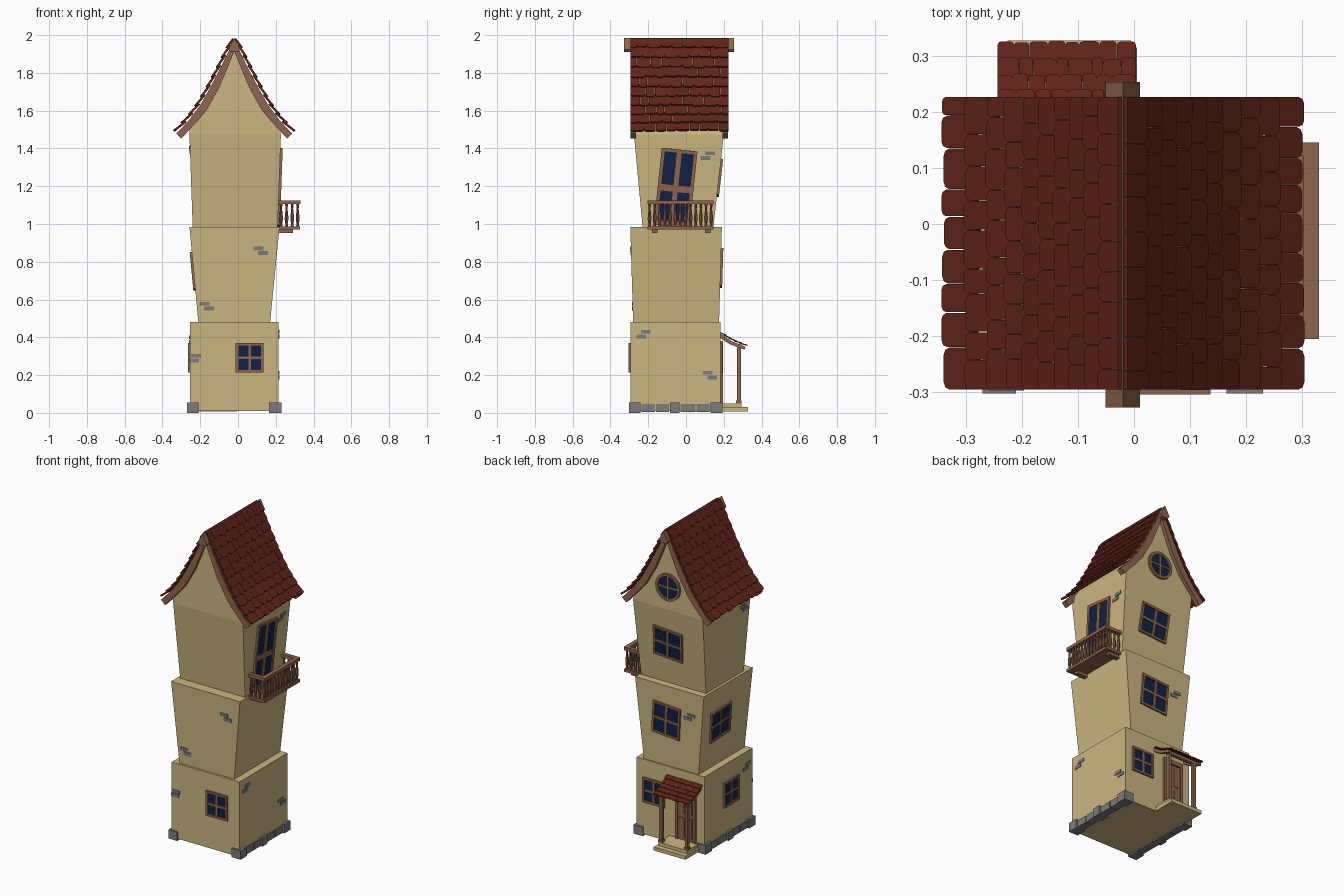
import bpy, bmesh, math, random
from mathutils import Vector, Matrix

if "Cube" in bpy.data.objects:
    bpy.data.objects.remove(bpy.data.objects["Cube"])
random.seed(4)
V = Vector


def mat(name, c):
    m = bpy.data.materials.new(name)
    m.diffuse_color = (*c, 1)
    m.use_nodes = True
    m.node_tree.nodes["Principled BSDF"].inputs["Base Color"].default_value = m.diffuse_color
    return m


WALL = mat("plaster", (0.60, 0.47, 0.22))
ROOF = mat("roof_red", (0.12, 0.018, 0.010))
WOOD = mat("wood", (0.27, 0.13, 0.075))
GLASS = mat("glass", (0.005, 0.015, 0.06))
STONE = mat("stone", (0.20, 0.20, 0.20))
I = Matrix.Identity(4)


def finish(bm, name, m):
    bmesh.ops.recalc_face_normals(bm, faces=bm.faces[:])
    me = bpy.data.meshes.new(name)
    bm.to_mesh(me)
    bm.free()
    me.materials.append(m)
    ob = bpy.data.objects.new(name, me)
    bpy.context.collection.objects.link(ob)


def box(bm, M, lo, hi):
    lo, hi = V(lo), V(hi)
    bmesh.ops.create_cube(bm, size=1, matrix=M @ Matrix.Translation((lo + hi) / 2) @ Matrix.Diagonal((*(hi - lo), 1)))


def boxes(name, m, items, M=I):
    bm = bmesh.new()
    for lo, hi in items:
        box(bm, M, lo, hi)
    finish(bm, name, m)


def prism(bm, M, pts, z0, z1):
    a = [bm.verts.new(M @ V((x, y, z0))) for x, y in pts]
    b = [bm.verts.new(M @ V((x, y, z1))) for x, y in pts]
    bm.faces.new(a)
    bm.faces.new(b)
    for i in range(len(a)):
        j = (i + 1) % len(a)
        bm.faces.new((a[i], a[j], b[j], b[i]))


def lathe(bm, M, prof, n, closed=False):
    rings = [[bm.verts.new(M @ V((r * math.cos(t), r * math.sin(t), z)))
              for t in (2 * math.pi * k / n for k in range(n))] for r, z in prof]
    for i in range(len(rings) - (0 if closed else 1)):
        p, q = rings[i], rings[(i + 1) % len(rings)]
        for k in range(n):
            bm.faces.new((p[k], p[(k + 1) % n], q[(k + 1) % n], q[k]))
    if not closed:
        bm.faces.new(rings[0])
        bm.faces.new(rings[-1])


def frame(o, u, v, n):
    M = Matrix((u, v, n)).transposed().to_4x4()
    M.translation = o
    return M


# Storeys: z0, z1, then x0, x1, y0, y1 at the bottom and the top
FLOORS = [(0.01, 0.48, (-.255, .215, -.293, .183), (-.255, .215, -.293, .183)),
          (0.48, 0.985, (-.21, .17, -.28, .175), (-.257, .22, -.295, .19)),
          (0.985, 1.47, (-.24, .21, -.23, .145), (-.257, .227, -.275, .20))]
for name, (z0, z1, b, t) in zip(("ground_floor", "middle_floor", "top_floor"), FLOORS):
    bm = bmesh.new()
    vs = [bm.verts.new((r[i], r[j], z)) for r, z in ((b, z0), (t, z1)) for i, j in ((0, 2), (1, 2), (1, 3), (0, 3))]
    for f in ((0, 1, 2, 3), (4, 5, 6, 7), (0, 1, 5, 4), (1, 2, 6, 5), (2, 3, 7, 6), (3, 0, 4, 7)):
        bm.faces.new([vs[i] for i in f])
    finish(bm, name, WALL)


def on(floor, side, a, z, roll=0):
    """Frame on a wall: right, up, outward. side = left, right, front, back; a = x or y."""
    z0, z1, b, t = FLOORS[floor]
    k = ("left", "right", "front", "back").index(side)
    pt = lambda c, zz: V((c, a, zz)) if k < 2 else V((a, c, zz))
    p, q = pt(b[k], z0), pt(t[k], z1)
    out = V(((-1, 0, 0), (1, 0, 0), (0, -1, 0), (0, 1, 0))[k])
    u = V((0, 0, 1)).cross(out)
    v = (q - p).normalized()
    return frame(p.lerp(q, (z - z0) / (z1 - z0)), u, v, u.cross(v)) @ Matrix.Rotation(math.radians(roll), 4, 'Z')


def rim(w, h, f, d):
    return [((-w, -h, -.01), (-w + f, h, d)), ((w - f, -h, -.01), (w, h, d)),
            ((-w, h - f, -.01), (w, h, d)), ((-w, -h, -.01), (w, -h + f, d))]


# Four-pane windows
for name, fl, side, a, z, w, h, roll in [
        ("front_ground", 0, "front", .062, .292, .074, .078, 0), ("left_ground", 0, "left", -.08, .292, .076, .078, 0),
        ("back_ground", 0, "back", .092, .292, .076, .078, 0), ("left_middle", 1, "left", 0, .75, .098, .098, 3),
        ("back_middle", 1, "back", .005, .768, .095, .1, -4), ("back_top", 2, "back", 0, 1.245, .1, .095, -4)]:
    M = on(fl, side, a, z, roll)
    boxes(name + "_window_frame", WOOD, rim(w, h, .014, .011)
          + [((-.007, -h, -.01), (.007, h, .009)), ((-w, -.007, -.01), (w, .007, .009))], M)
    boxes(name + "_window_glass", GLASS, [((-w + .005, -h + .005, -.01), (w - .005, h - .005, .004))], M)

# Balcony double door
M = on(2, "right", -.055, 1.19, -6)
w, h = .095, .205
boxes("balcony_door_frame", WOOD, rim(w, h, .017, .012) + [((-.013, -h, -.01), (.013, h, .010)),
      ((-w, -.02, -.01), (w, .015, .010)), ((-w, -h, -.01), (w, -h + .03, .010))], M)
boxes("balcony_door_glass", GLASS, [((-w + .005, -h + .005, -.01), (w - .005, h - .005, .005))], M)

# Entrance door
M = on(0, "back", -.13, .05)
boxes("entrance_door", WOOD, [((-.055, 0, -.01), (.055, .30, .006)), ((-.07, 0, -.01), (-.052, .33, .013)),
      ((.052, 0, -.01), (.07, .33, .013)), ((-.07, .305, -.01), (.07, .33, .013))]
      + [((x, y, 0), (x + .036, y + .12, .010)) for x in (-.043, .007) for y in (.02, .165)], M)

# Porch: platform, posts, beam and rafters
boxes("porch_platform", WALL, [((-.225, .17, .008), (-.005, .327, .03)), ((-.215, .17, .03), (-.015, .295, .05))])
boxes("porch_posts", WOOD, [((x - .01, .27, .05), (x + .01, .29, .36)) for x in (-.205, -.025)]
      + [((x - .014, .266, .05), (x + .014, .294, .065)) for x in (-.205, -.025)]
      + [((-.235, .27, .345), (.0, .29, .365))])
bm = bmesh.new()
YZ = frame(V((0, 0, 0)), V((0, 1, 0)), V((0, 0, 1)), V((1, 0, 0)))
for x in (-.235, -.015):
    prism(bm, YZ, [(.175, .425), (.24, .38), (.315, .35), (.31, .335), (.235, .362), (.175, .40)], x, x + .02)
finish(bm, "porch_rafters", WOOD)


def shingles(name, curve, a0, a1, rows, cols, th, lift):
    """Overlapping rounded shingles down a 3D curve, spread along an axis from a0 to a1."""
    seg = [(q - p).length for p, q in zip(curve, curve[1:])]
    total, span = sum(seg), (a1 - a0).length
    across = (a1 - a0).normalized()

    def at(s):
        for i, l in enumerate(seg):
            if s <= l or i == len(seg) - 1:
                return curve[i].lerp(curve[i + 1], s / l)
            s -= l
    bm = bmesh.new()
    step = total / rows
    for r in range(rows):
        cuts = [0] + [(c + random.uniform(-.2, .2) + (.25 if r % 2 else -.25)) / cols * span for c in range(1, cols)] + [span]
        for c0, c1 in zip(cuts, cuts[1:]):
            s1 = (r + 1) * step + random.uniform(-.06, .06) * step
            p, q = at(max(0, s1 - step * 1.3)), at(s1)
            n = across.cross((q - p).normalized())
            n = n if n.z > 0 else -n
            d = (q + n * lift - p).normalized()
            n = d.cross(across) if d.cross(across).z > 0 else across.cross(d)
            L, w, k = (q - p).length, c1 - c0 - span * .002, min(c1 - c0, step) * .22
            pts = [(0, 0), (w, 0), (w, L - k), (w - k * .3, L - k * .3), (w - k, L),
                   (k, L), (k * .3, L - k * .3), (0, L - k)]
            prism(bm, frame(p + a0 + across * c0, across, d, n), pts, 0, th)
    finish(bm, name, ROOF)


# Main roof: concave slope on both sides of the ridge at RX
RX = -.02
SLOPE = [(0, 1.978), (.045, 1.887), (.09, 1.797), (.135, 1.712), (.18, 1.633), (.24, 1.553), (.307, 1.482)]
for s, side in ((-1, "left"), (1, "right")):
    shingles(side + "_roof_shingles", [V((RX + s * d, 0, z)) for d, z in SLOPE],
             V((0, -.295, 0)), V((0, .227, 0)), 10, 9, .011, .011)
shingles("porch_roof_shingles", [V((0, .18, .422)), V((0, .24, .383)), V((0, .322, .35))],
         V((-.243, 0, 0)), V((.004, 0, 0)), 5, 8, .006, .006)


def both(half):
    return [(RX - d, z) for d, z in reversed(half)] + [(RX + d, z) for d, z in half if d > 0]


XZ = frame(V((0, 0, 0)), V((1, 0, 0)), V((0, 0, 1)), V((0, -1, 0)))
# Gable body under the shingles
bm = bmesh.new()
prism(bm, XZ, [(-.257, 1.47)] + both([(d, z - .012) for d, z in SLOPE[:5]] + [(.237, 1.535)]) + [(.227, 1.47)], -.20, .275)
finish(bm, "gable_walls", WALL)
# Curved barge boards at each end
bm = bmesh.new()
inner = [(0, 1.915), (.04, 1.815), (.08, 1.72), (.145, 1.605), (.19, 1.55), (.28, 1.452)]
for y in (.265, -.223):
    prism(bm, XZ, both([(d, z - .004) for d, z in SLOPE]) + both(inner)[::-1], y, y + .03)
finish(bm, "barge_boards", WOOD)
bm = bmesh.new()
prism(bm, XZ, [(RX, 1.985), (RX + .031, 1.925), (RX + .02, 1.91), (RX - .02, 1.91), (RX - .031, 1.925)], -.253, .327)
finish(bm, "ridge_beam", WOOD)

# Round gable window on the back
M = frame(V((RX, .2, 1.615)), V((-1, 0, 0)), V((0, 0, 1)), V((0, 1, 0)))
bm = bmesh.new()
lathe(bm, M, [(.085, -.01), (.085, .013), (.068, .013), (.068, -.01)], 24, True)
box(bm, M, (-.006, -.075, -.005), (.006, .075, .010))
box(bm, M, (-.075, -.006, -.005), (.075, .006, .010))
finish(bm, "round_window_frame", WOOD)
bm = bmesh.new()
lathe(bm, M, [(.075, -.005), (.075, .004)], 24)
finish(bm, "round_window_glass", GLASS)

# Balcony: floor, brackets, rails, balusters
boxes("balcony_floor", WOOD, [((.19, -.205, .97), (.328, .145, .987))]
      + [((.19, y - .014, .952), (.29, y + .014, .97)) for y in (-.165, .115)])
boxes("balcony_rails", WOOD, [((.302, -.205, 1.105), (.33, .145, 1.125))]
      + [((.205, y, 1.105), (.31, y + .024, 1.125)) for y in (-.205, .121)])
bm = bmesh.new()
spots = [(.316, -.193 + i * .326 / 12) for i in range(13)] + [(x, y) for x in (.228, .257, .287) for y in (-.193, .133)]
for x, y in spots:
    lathe(bm, Matrix.Translation((x, y, 0)),
          [(.009, .985), (.006, 1.0), (.010, 1.025), (.009, 1.045), (.005, 1.08), (.008, 1.107)], 8)
finish(bm, "balcony_balusters", WOOD)

# Foundation stones along the left and right sides
stones = []
for x0, x1 in ((-.27, -.21), (.165, .23)):
    mid = (x0 + .008, x1 - .008)
    for i, (a, b) in enumerate(((-.302, -.24), (-.235, -.165), (-.16, -.09), (-.085, -.035), (-.03, .05), (.055, .125), (.13, .192))):
        big = i % 3 == 0
        xa, xb = (x0, x1) if big else mid
        stones.append(((xa, a, 0 if big else .004), (xb, b, .056 if big else .047)))
boxes("foundation_stones", STONE, stones)

# Exposed bricks: pairs set in a step
bm = bmesh.new()
for fl, side, a, z, d in [(1, "front", .108, .87, 1), (1, "front", -.177, .578, 1), (0, "front", -.222, .302, -.4),
                          (0, "right", -.213, .43, -1), (0, "right", .115, .212, 1), (2, "right", .127, 1.375, -1),
                          (1, "back", -.165, .84, -1), (2, "left", -.2, 1.405, 1), (0, "left", -.25, .4, -1)]:
    M = on(fl, side, a, z)
    box(bm, M, (-.026, -.010, -.01), (.026, .010, .004))
    box(bm, M, (-.026 + d * .024, -.035, -.01), (.026 + d * .024, -.014, .004))
finish(bm, "exposed_bricks", STONE)
